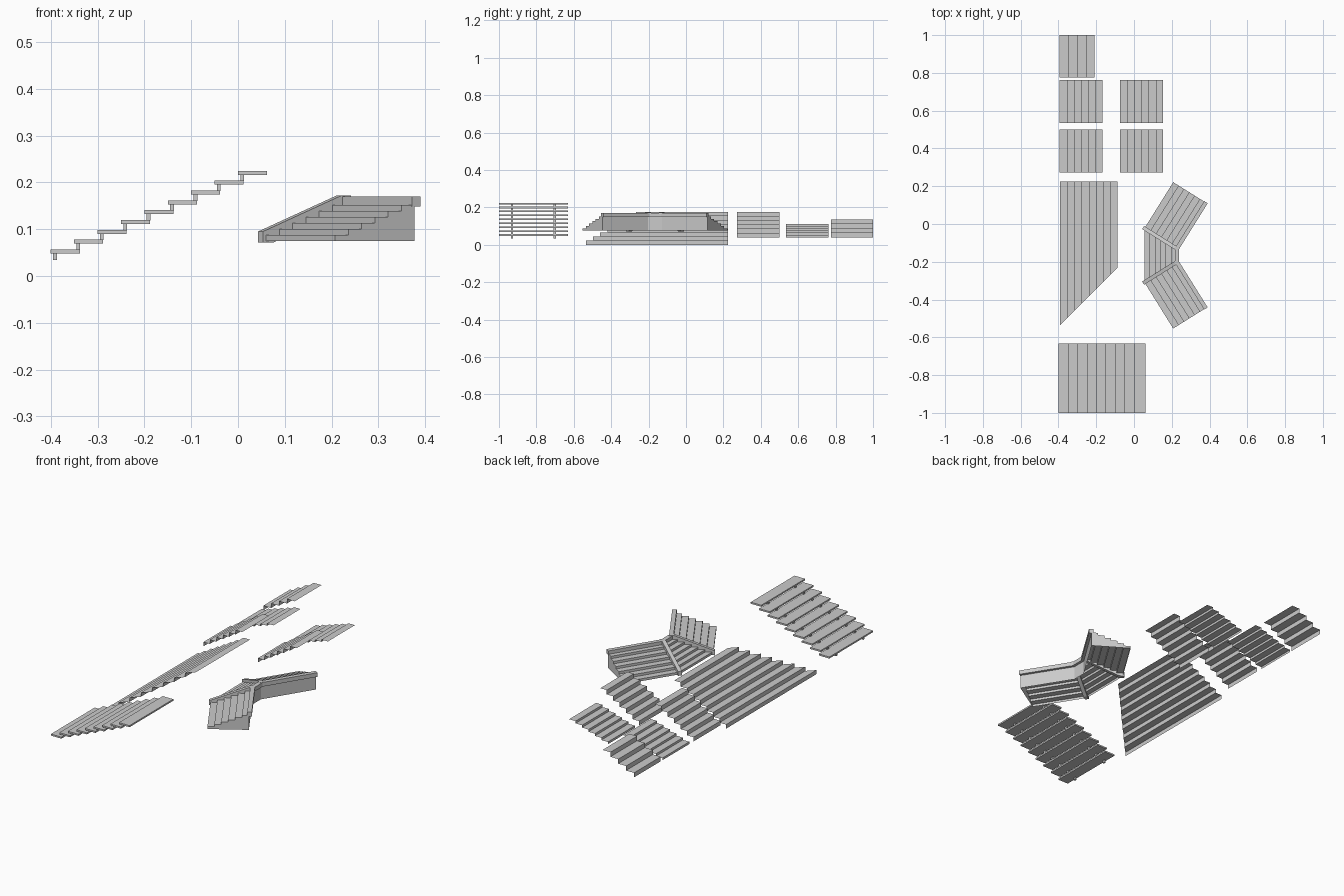
import bpy, bmesh
from math import radians, cos, sin
from mathutils import Vector

cube = bpy.data.objects.get("Cube")
if cube:
    bpy.data.objects.remove(cube)

grey = bpy.data.materials.new("light_grey")
grey.use_nodes = True
COLOUR = (0.6, 0.6, 0.6, 1)
grey.diffuse_color = COLOUR
grey.node_tree.nodes["Principled BSDF"].inputs["Base Color"].default_value = COLOUR


def finish(name, bm):
    mesh = bpy.data.meshes.new(name)
    bmesh.ops.remove_doubles(bm, verts=bm.verts, dist=0.0001)
    bm.to_mesh(mesh)
    bm.free()
    mesh.materials.append(grey)
    obj = bpy.data.objects.new(name, mesh)
    bpy.context.collection.objects.link(obj)
    return obj


def face(bm, points):
    return bm.faces.new([bm.verts.new(p) for p in points])


def extrude(bm, points, offset):
    """Solid prism from a flat outline."""
    base = face(bm, points)
    made = bmesh.ops.extrude_face_region(bm, geom=[base], use_keep_orig=True)
    moved = [v for v in made["geom"] if isinstance(v, bmesh.types.BMVert)]
    bmesh.ops.translate(bm, verts=moved, vec=offset)
    bmesh.ops.recalc_face_normals(bm, faces=bm.faces)


def box(bm, x0, x1, y0, y1, z0, z1):
    extrude(bm, [(x0, y0, z0), (x1, y0, z0), (x1, y1, z0), (x0, y1, z0)],
            (0, 0, z1 - z0))


def folded_steps(bm, place, steps, run, rise, z0, low, high):
    """Thin risers and treads; low and high give the two ends at a depth."""
    for i in range(steps):
        a, b, z = i * run, (i + 1) * run, z0 + i * rise
        top = z + rise
        face(bm, [place(a, high(a), z), place(a, low(a), z),
                  place(a, low(a), top), place(a, high(a), top)])
        face(bm, [place(a, high(a), top), place(a, low(a), top),
                  place(b, low(b), top), place(b, high(b), top)])


# Open staircase: slab treads on pairs of small posts
bm = bmesh.new()
for i in range(9):
    x, z = -0.4 + 0.05 * i, 0.048 + 0.021 * i
    box(bm, x, x + 0.062, -1, -0.632, z, z + 0.0085)
    for y in (-0.93, -0.702):
        box(bm, x + 0.005, x + 0.013, y - 0.006, y + 0.006, z - 0.0135, z)
finish("open_staircase", bm)


# Folded straight staircases
def straight(name, x, y0, y1, z, steps, run, rise, slant=0):
    bm = bmesh.new()
    folded_steps(bm, lambda s, t, h: Vector((x + s, t, h)), steps, run, rise, z,
                 lambda s: y0 + slant * s, lambda s: y1)
    finish(name, bm)


straight("wide_slanted_steps", -0.392, -0.535, 0.224, 0, 8, 0.0382, 0.0218, 1)
straight("short_steps", -0.394, 0.775, 1, 0.038, 4, 0.0462, 0.0242)
for side, x in (("right", -0.394), ("left", -0.074)):
    straight(side + "_steep_steps", x, 0.272, 0.5, 0.038, 6, 0.038, 0.0228)
    straight(side + "_shallow_steps", x, 0.535, 0.762, 0.038, 6, 0.038, 0.012)

# Angled staircase: two rectangular wings around a tapering middle
MID, BASE, TOP, RUN, RISE, STEPS = -0.166, 0.075, 0.17, 0.0333, 0.0128, 6
LENGTH, DEPTH = 0.288, 0.2
ANGLE = radians(32)
START = Vector((0.055, 0.143, 0))


def wing_place(side):
    def place(s, t, z):
        x = START.x + s * cos(ANGLE) + t * sin(ANGLE)
        y = START.y - s * sin(ANGLE) + t * cos(ANGLE)
        return Vector((x, MID + side * y, z))
    return place


def end_outline():
    points = [(0, BASE)]
    for i in range(STEPS):
        z = BASE + (i + 1) * RISE
        points += [(i * RUN, z), ((i + 1) * RUN, z)]
    return points + [(DEPTH, BASE)]


for name, side in (("back", 1), ("front", -1)):
    place = wing_place(side)
    bm = bmesh.new()
    folded_steps(bm, place, STEPS, RUN, RISE, BASE, lambda s: 0, lambda s: LENGTH)
    face(bm, [place(s, LENGTH, z) for s, z in end_outline()])
    face(bm, [place(DEPTH, 0, BASE), place(DEPTH, LENGTH, BASE),
              place(DEPTH, LENGTH, TOP), place(DEPTH, 0, TOP)])
    finish(name + "_wing_steps", bm)

    # Cap rail along the top of the wing wall
    bm = bmesh.new()
    rail = [(0.192, 0.148), (0.214, 0.148), (0.214, TOP), (0.192, TOP)]
    extrude(bm, [place(s, 0, z) for s, z in rail],
            place(0, LENGTH + 0.002, 0) - place(0, 0, 0))
    finish(name + "_wing_rail", bm)

    # Sloping beam where the wing meets the middle
    bm = bmesh.new()
    beam = [(-0.008, 0.072), (-0.008, 0.095), (0.19, 0.172), (0.214, 0.172),
            (0.214, 0.148), (0.19, 0.148), (0.02, 0.072)]
    extrude(bm, [place(s, -0.01, z) for s, z in beam],
            place(0, 0.01, 0) - place(0, -0.01, 0))
    finish(name + "_corner_beam", bm)

# Middle steps, wall and rail
slope = sin(ANGLE) / cos(ANGLE)


def half(s):
    return START.y - s * slope


bm = bmesh.new()
run = RUN * cos(ANGLE)
folded_steps(bm, lambda s, t, z: Vector((START.x + s, MID + t, z)), STEPS, run,
             RISE, BASE, lambda s: -half(s), half)
depth = STEPS * run
x, w = START.x + depth, half(depth)
face(bm, [(x, MID - w, BASE), (x, MID + w, BASE), (x, MID + w, TOP), (x, MID - w, TOP)])
finish("middle_steps", bm)
bm = bmesh.new()
box(bm, x - 0.008, x + 0.014, MID - w, MID + w, 0.148, TOP)
finish("middle_rail", bm)
